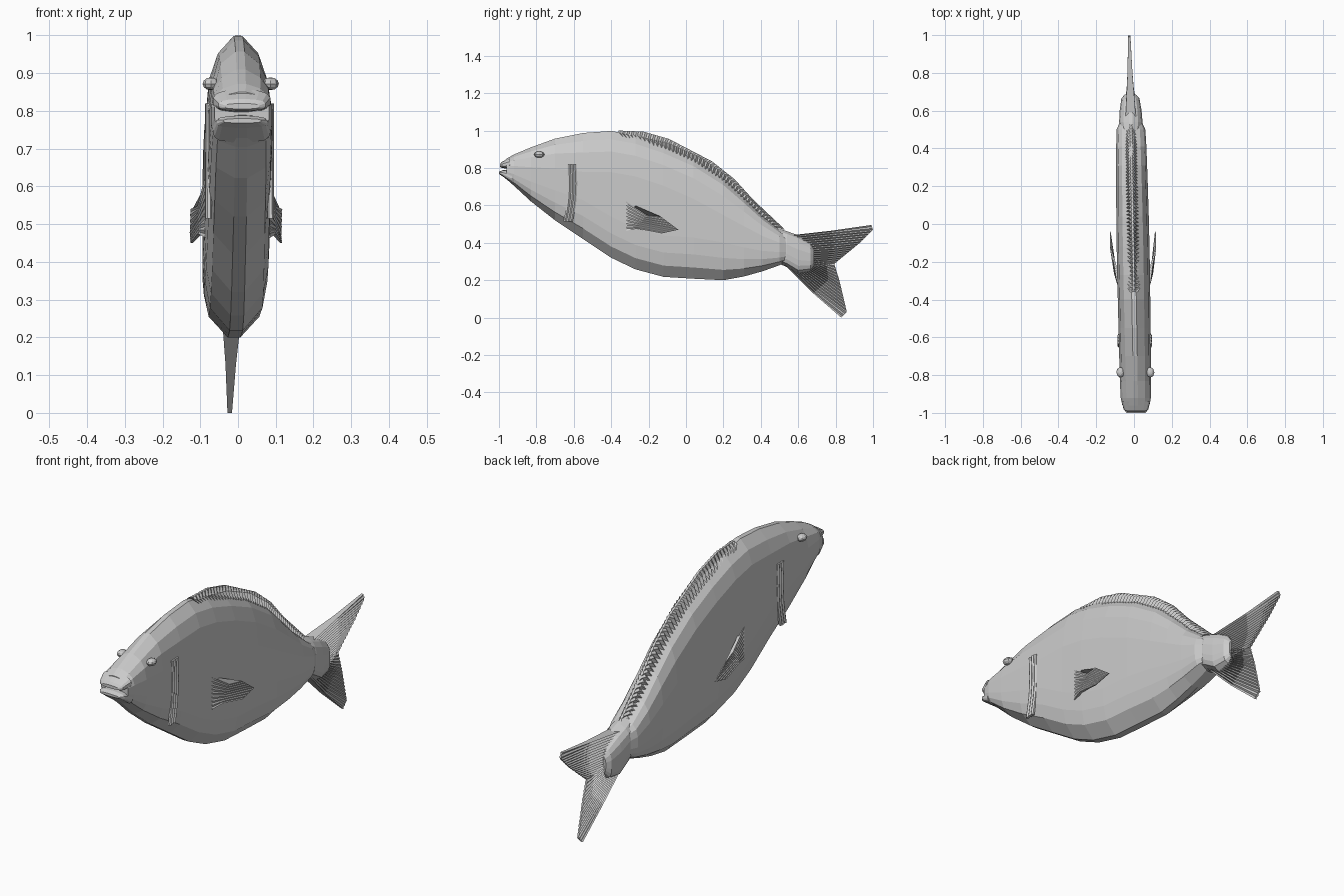
import bpy, bmesh, math
from mathutils import Vector

grey = bpy.data.materials.new("fish_grey")
grey.diffuse_color = (0.6, 0.6, 0.6, 1)


def finish(name, bm):
    # the whole fish is turned very slightly, so shift x along y
    for v in bm.verts:
        v.co.x += -0.007 - 0.018 * v.co.y
    bmesh.ops.recalc_face_normals(bm, faces=bm.faces)
    me = bpy.data.meshes.new(name)
    bm.to_mesh(me)
    bm.free()
    me.materials.append(grey)
    ob = bpy.data.objects.new(name, me)
    bpy.context.collection.objects.link(ob)
    return ob


def skin(bm, rings):
    # bridge closed rings and cap both ends
    rs = [[bm.verts.new(p) for p in r] for r in rings]
    n = len(rs[0])
    for a, b in zip(rs, rs[1:]):
        for i in range(n):
            j = (i + 1) % n
            bm.faces.new((a[i], a[j], b[j], b[i]))
    bm.faces.new(rs[0])
    bm.faces.new(rs[-1])


def loft(name, stations):
    # flat-sided section with bevelled back and belly: y, top, bottom, half width
    rings = []
    for y, top, bot, w in stations:
        k = min(1, (top - bot) / 0.6)
        half = [(0.14 * w, top), (0.62 * w, top - 0.045 * k), (0.88 * w, top - 0.11 * k),
                (w, top - 0.22 * k), (w, bot + 0.22 * k), (0.95 * w, bot + 0.13 * k),
                (0.8 * w, bot + 0.06 * k), (0.2 * w, bot)]
        rings.append([(x, y, z) for x, z in half] + [(-x, y, z) for x, z in reversed(half)])
    bm = bmesh.new()
    skin(bm, rings)
    return finish(name, bm)


def resample(pts, n):
    pts = [Vector(p) for p in pts]
    lens = [(b - a).length for a, b in zip(pts, pts[1:])]
    total, out = sum(lens), []
    for i in range(n + 1):
        d, s = total * i / n, 0
        while s < len(lens) - 1 and d > lens[s]:
            d -= lens[s]
            s += 1
        out.append(pts[s].lerp(pts[s + 1], min(1, d / lens[s])))
    return out


def fan(name, rows, n, rib=0.4, side=1):
    # thin corrugated sheet: each row is (y-z path, x centre, half thickness)
    bm = bmesh.new()
    paths = [resample(r[0], n) for r in rows]
    rings = []
    for i in range(n + 1):
        f = rib if i % 2 else 1
        out = [(side * (c + t * f), p[i].x, p[i].y) for p, (_, c, t) in zip(paths, rows)]
        inn = [(side * (c - t * f), p[i].x, p[i].y) for p, (_, c, t) in zip(paths, rows)]
        rings.append(out + inn[::-1])
    skin(bm, rings)
    return finish(name, bm)


# body and lips
loft("body", [
    (-0.96, 0.85, 0.74, 0.072), (-0.92, 0.872, 0.705, 0.08), (-0.83, 0.91, 0.622, 0.083),
    (-0.70, 0.957, 0.52, 0.084), (-0.55, 0.987, 0.42, 0.085), (-0.40, 0.998, 0.32, 0.086),
    (-0.27, 0.975, 0.258, 0.087), (-0.12, 0.925, 0.218, 0.087), (0.04, 0.855, 0.208, 0.086),
    (0.20, 0.75, 0.20, 0.084), (0.31, 0.645, 0.22, 0.082), (0.41, 0.545, 0.248, 0.08),
    (0.50, 0.47, 0.28, 0.076), (0.55, 0.44, 0.30, 0.055)])
loft("upper_lip", [(-0.94, 0.858, 0.795, 0.076), (-0.985, 0.832, 0.8, 0.062),
                   (-0.995, 0.82, 0.805, 0.045)])
loft("lower_lip", [(-0.93, 0.79, 0.715, 0.076), (-0.98, 0.788, 0.755, 0.066),
                   (-1.0, 0.78, 0.768, 0.05)])

# tail root
loft("tail_root", [(0.47, 0.485, 0.30, 0.05), (0.54, 0.462, 0.27, 0.062),
                   (0.60, 0.44, 0.232, 0.058), (0.665, 0.40, 0.245, 0.048),
                   (0.685, 0.37, 0.275, 0.03)])

# forked tail fin with rays
fan("tail_upper_lobe", [
    ([(0.56, 0.44), (0.62, 0.27)], 0, 0.028),
    ([(0.78, 0.465), (0.79, 0.36), (0.75, 0.28)], 0, 0.014),
    ([(0.99, 0.495), (1.0, 0.47), (0.93, 0.40), (0.79, 0.285)], 0, 0.006)], 32, 0.35)
fan("tail_lower_lobe", [
    ([(0.53, 0.28), (0.66, 0.32)], 0, 0.028),
    ([(0.68, 0.13), (0.76, 0.20), (0.75, 0.30)], 0, 0.014),
    ([(0.83, 0.0), (0.86, 0.03), (0.82, 0.2), (0.79, 0.295)], 0, 0.006)], 32, 0.35)

# dorsal fin with swept rays
fan("dorsal_fin", [
    ([(-0.34, 0.97), (-0.1, 0.90), (0.05, 0.83), (0.2, 0.73), (0.31, 0.625), (0.48, 0.465)], 0, 0.032),
    ([(-0.36, 0.99), (-0.1, 0.935), (0.08, 0.855), (0.22, 0.755), (0.33, 0.645), (0.50, 0.475)], 0, 0.02),
    ([(-0.36, 1.0), (-0.23, 0.995), (-0.09, 0.955), (0.14, 0.835), (0.26, 0.74),
      (0.36, 0.63), (0.53, 0.47)], 0, 0.007)], 90, 0.5)

for side, tag in ((1, "right"), (-1, "left")):
    # pectoral fin
    fan("pectoral_fin_" + tag, [
        ([(-0.32, 0.62), (-0.32, 0.465)], 0.082, 0.006),
        ([(-0.21, 0.548), (-0.26, 0.475)], 0.098, 0.006),
        ([(-0.135, 0.54), (-0.04, 0.47), (-0.13, 0.45)], 0.119, 0.003)], 16, 0.5, side)
    # gill ridges
    rows = []
    for j in range(7):
        y = 0.0083 * j
        rows.append(([(-0.655 + y, 0.515), (-0.638 + y, 0.6), (-0.63 + y, 0.7),
                      (-0.635 + y, 0.82)], 0.082, 0.009 if j % 2 else 0.004))
    fan("gill_ridges_" + tag, rows, 6, 1, side)
    # eye
    bm = bmesh.new()
    bmesh.ops.create_uvsphere(bm, u_segments=8, v_segments=6, radius=1)
    for v in bm.verts:
        v.co = (side * 0.079 + v.co.x * 0.022, -0.785 + v.co.y * 0.028, 0.872 + v.co.z * 0.017)
    finish("eye_" + tag, bm)
